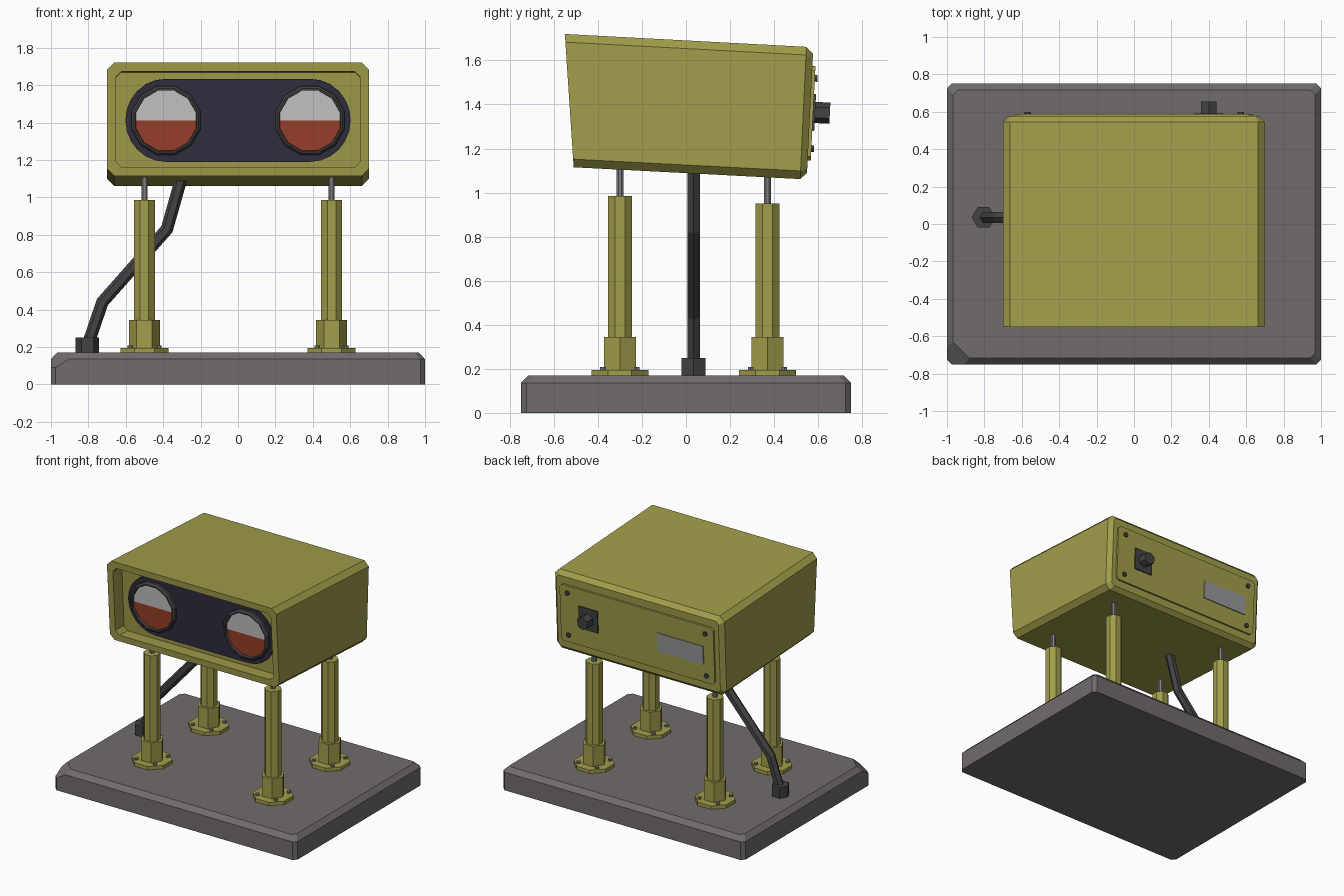
import bpy, bmesh, math
from mathutils import Vector, Matrix

if "Cube" in bpy.data.objects:
    bpy.data.objects.remove(bpy.data.objects["Cube"])


def material(name, r, g, b):
    m = bpy.data.materials.new(name)
    m.diffuse_color = (r, g, b, 1)
    m.use_nodes = True
    m.node_tree.nodes["Principled BSDF"].inputs["Base Color"].default_value = m.diffuse_color
    return m


OLIVE = material("olive paint", 0.36, 0.34, 0.07)
CONCRETE = material("concrete grey", 0.165, 0.15, 0.148)
NAVY = material("dark navy", 0.030, 0.028, 0.049)
RUBBER = material("dark rubber", 0.058, 0.055, 0.058)
STEEL = material("steel grey", 0.22, 0.21, 0.22)
LABEL = material("label grey", 0.32, 0.32, 0.33)
WHITE = material("white lens", 0.56, 0.56, 0.56)
RED = material("red lens", 0.32, 0.052, 0.025)


def finish(name, bm, mat):
    bmesh.ops.recalc_face_normals(bm, faces=bm.faces)
    me = bpy.data.meshes.new(name)
    bm.to_mesh(me)
    bm.free()
    me.materials.append(mat)
    ob = bpy.data.objects.new(name, me)
    bpy.context.collection.objects.link(ob)
    return ob


def loft(name, rings, mat, caps=True):
    """Skin a list of equal-length point rings."""
    bm = bmesh.new()
    vs = [[bm.verts.new(p) for p in r] for r in rings]
    n = len(vs[0])
    for a, b in zip(vs, vs[1:]):
        for i in range(n):
            j = (i + 1) % n
            bm.faces.new((a[i], a[j], b[j], b[i]))
    if caps:
        bm.faces.new(vs[0])
        bm.faces.new(vs[-1])
    return finish(name, bm, mat)


def prism(name, pts, z0, z1, mat, mtx=Matrix()):
    return loft(name, [[mtx @ Vector((x, y, z)) for x, y in pts] for z in (z0, z1)], mat)


def ngon(n, r, cx=0, cy=0, turn=0.0):
    return [(cx + r * math.cos(math.radians(turn + 360 * i / n)),
             cy + r * math.sin(math.radians(turn + 360 * i / n))) for i in range(n)]


def rect(cx, cy, hx, hy, c=0.0):
    """Rectangle, with corners cut by c."""
    if not c:
        return [(cx - hx, cy - hy), (cx + hx, cy - hy), (cx + hx, cy + hy), (cx - hx, cy + hy)]
    return [(cx + x, cy + y) for x, y in (
        (-hx + c, -hy), (hx - c, -hy), (hx, -hy + c), (hx, hy - c),
        (hx - c, hy), (-hx + c, hy), (-hx, hy - c), (-hx, -hy + c))]


# Base slab with chamfered top edge and one chipped corner
slab = [[(x, y, z) for x, y in rect(0, 0, 1 - i, 0.75 - i, 0.025)]
        for z, i in ((0, 0), (0.135, 0), (0.17, 0.033))]
base = loft("base_slab", slab, CONCRETE)
bm = bmesh.new()
bm.from_mesh(base.data)
cut = bmesh.ops.bisect_plane(bm, geom=bm.verts[:] + bm.edges[:] + bm.faces[:],
                             plane_co=(-0.88, -0.75, 0.15), plane_no=(-1, -1, 1.6), clear_outer=True)
bmesh.ops.holes_fill(bm, edges=[e for e in bm.edges if e.is_boundary])
bmesh.ops.recalc_face_normals(bm, faces=bm.faces)
bm.to_mesh(base.data)
bm.free()

# Lamp housing: tilted box, leaning front with a recess, chamfered back
FB, FT = Vector((0, -0.51, 1.115)), Vector((0, -0.55, 1.72))
BB, BT = Vector((0, 0.548, 1.06)), Vector((0, 0.578, 1.66))


def section(u, inset, c):
    lo, hi = FB.lerp(BB, u), FT.lerp(BT, u)
    h = (hi - lo).length / 2
    up = (hi - lo).normalized()
    mid = (lo + hi) / 2
    return [mid + up * v + Vector((x, 0, 0)) for x, v in rect(0, 0, 0.7 - inset, h - inset, c)]


loft("housing", [section(0.095, 0.047, 0.03), section(0, 0.047, 0.03), section(0, 0, 0.037),
                 section(0.972, 0, 0.037), section(1, 0.03, 0.02)], OLIVE)


def face_frame(lo, hi, side):
    """Local x = world x, local y = up the face, local z = outward (side -1 front, +1 back)."""
    up = (hi - lo).normalized()
    out = Vector((0, side * up.z, -side * up.y))
    m = Matrix((Vector((1, 0, 0)), up, out)).transposed().to_4x4()
    m.translation = (lo + hi) / 2
    return m


# Front panel: stadium plate, two lamps with split lenses
FRONT = face_frame(FB.lerp(BB, 0.095), FT.lerp(BT, 0.095), -1)
LX, LY = 0.385, 0.0
arc = [math.radians(-90 + 180 * i / 12) for i in range(13)]
stadium = [(LX + 0.217 * math.cos(a), 0.222 * math.sin(a)) for a in arc]
stadium += [(-x, -y) for x, y in stadium]
prism("front_panel", stadium, -0.005, 0.012, NAVY, FRONT)
for s, side in ((-1, "left"), (1, "right")):
    cx = s * LX
    ring = []
    for r, z in ((0.19, 0.01), (0.19, 0.03), (0.178, 0.042), (0.168, 0.042), (0.165, 0.01)):
        ring.append([FRONT @ Vector((x, y, z)) for x, y in ngon(12, r, cx, LY, 15)])
    loft(side + "_lens_ring", ring, RUBBER, caps=False)
    for name, mat, a0 in (("upper", WHITE, 0), ("lower", RED, 180)):
        angles = [15 + 30 * i for i in range(6)]
        r = 0.168
        flat = r * math.cos(math.radians(15))
        pts = [(cx + flat, LY)] + [(cx + r * math.cos(math.radians(a)), LY + r * math.sin(math.radians(a)))
                                   for a in angles] + [(cx - flat, LY)]
        if a0:
            pts = [(x, 2 * LY - y) for x, y in pts]
        prism(side + "_lens_" + name, pts, 0.008, 0.022, mat, FRONT)

# Back access plate with screws, label and switch
BACK = face_frame(BB, BT, 1)
prism("access_plate", rect(0, 0, 0.635, 0.215, 0.02), -0.01, 0.014, OLIVE, BACK)
for x in (-0.57, 0.57):
    for y in (-0.16, 0.16):
        prism("plate_screw", ngon(6, 0.018, x, y), 0.01, 0.026, RUBBER, BACK)
prism("label_plate", rect(-0.36, -0.01, 0.19, 0.07), 0.01, 0.021, LABEL, BACK)
prism("switch_plate", rect(0.4, 0.005, 0.078, 0.083), 0.01, 0.023, RUBBER, BACK)
prism("switch_knob", ngon(6, 0.048, 0.4, 0.005, 30), 0.02, 0.09, RUBBER, BACK)

# Four legs: bolted flange, hex collar, tube, steel rod
for y, top, rod in ((-0.3, 0.985, 1.13), (0.37, 0.95, 1.09)):
    for x in (-0.5, 0.5):
        at = Matrix.Translation((x, y, 0))
        prism("leg_flange", ngon(8, 0.14, turn=22.5), 0.165, 0.195, OLIVE, at)
        prism("leg_collar", ngon(6, 0.083), 0.19, 0.345, OLIVE, at)
        prism("leg_tube", ngon(8, 0.0595, turn=22.5), 0.34, top, OLIVE, at)
        prism("leg_rod", ngon(8, 0.018, turn=22.5), top - 0.02, rod, STEEL, at)
        for bx, by in ngon(4, 0.108, turn=45):
            prism("flange_bolt", ngon(6, 0.015, bx, by), 0.19, 0.208, STEEL, at)

# Cable conduit: hex gland and bent six-sided hose
prism("cable_gland", ngon(6, 0.063), 0.165, 0.25, RUBBER, Matrix.Translation((-0.805, 0.035, 0)))
path = [Vector(p) for p in ((-0.8, 0.035, 0.22), (-0.725, 0.035, 0.44),
                            (-0.38, 0.035, 0.83), (-0.295, 0.035, 1.13))]
dirs = [(b - a).normalized() for a, b in zip(path, path[1:])]
rings = []
for i, p in enumerate(path):
    d0, d1 = dirs[max(i - 1, 0)], dirs[min(i, 2)]
    t = (d0 + d1).normalized()
    side = Vector((0, 1, 0)).cross(t) / t.dot(d1)
    rings.append([p + side * a + Vector((0, b, 0)) for a, b in ngon(6, 0.033)])
loft("cable_hose", rings, RUBBER)
